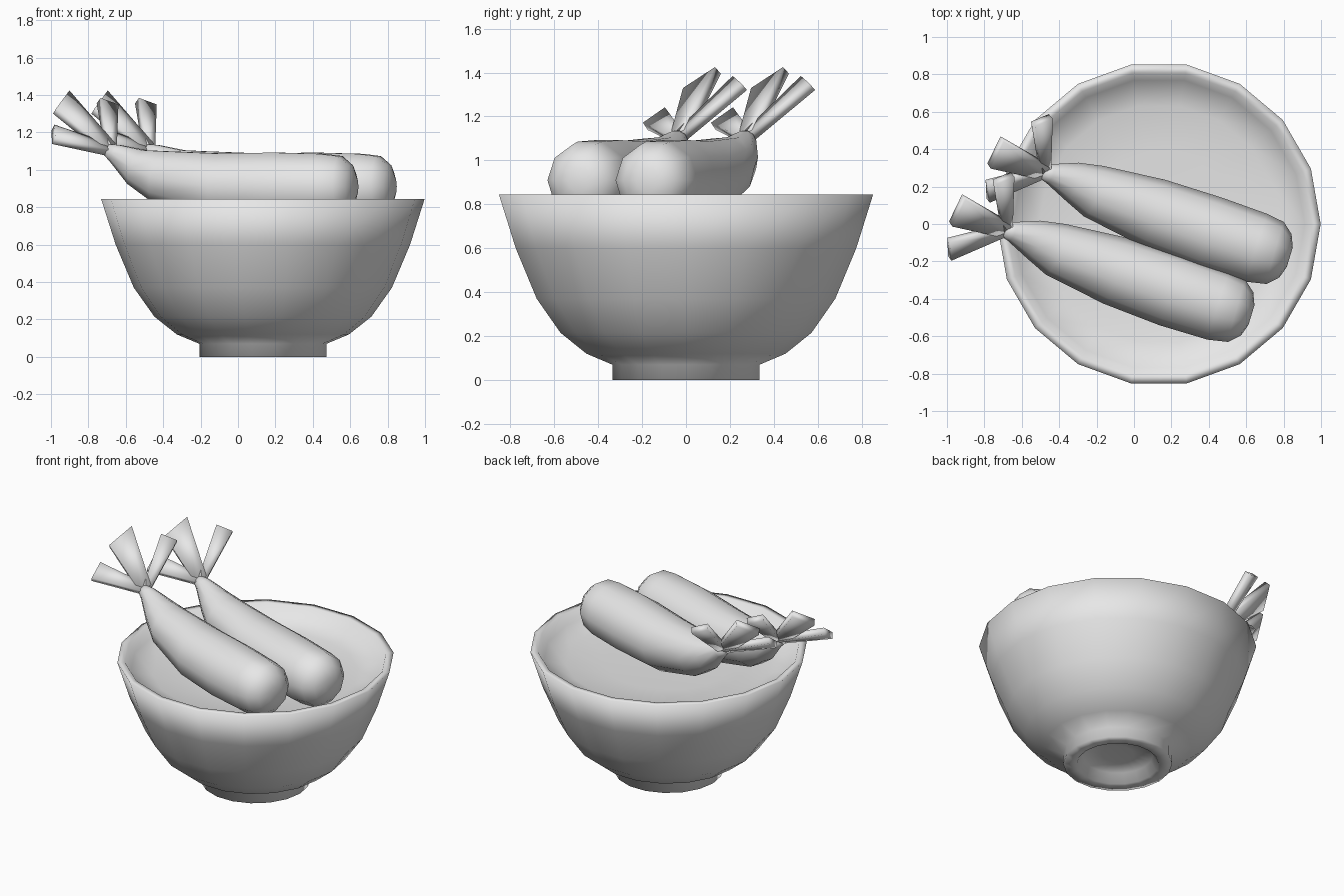
import bpy, bmesh, math
from mathutils import Vector

cube = bpy.data.objects.get("Cube")
if cube:
    bpy.data.objects.remove(cube, do_unlink=True)

grey = bpy.data.materials.new("plain_grey")
grey.use_nodes = True
grey.diffuse_color = (0.8, 0.8, 0.8, 1)
grey.node_tree.nodes["Principled BSDF"].inputs["Base Color"].default_value = (0.8, 0.8, 0.8, 1)


def loft(name, rings):
    """Skin a row of equal rings, cap both ends and shade smooth."""
    bm = bmesh.new()
    loops = [[bm.verts.new(p) for p in ring] for ring in rings]
    for a, b in zip(loops, loops[1:]):
        n = len(a)
        for i in range(n):
            j = (i + 1) % n
            bm.faces.new((a[i], a[j], b[j], b[i]))
    bm.faces.new(loops[0])
    bm.faces.new(loops[-1])
    bmesh.ops.recalc_face_normals(bm, faces=bm.faces)
    for face in bm.faces:
        face.smooth = True
    mesh = bpy.data.meshes.new(name)
    bm.to_mesh(mesh)
    bm.free()
    mesh.materials.append(grey)
    bpy.context.collection.objects.link(bpy.data.objects.new(name, mesh))


def ring(centre, u, v, radius, sides):
    steps = [math.tau * i / sides for i in range(sides)]
    return [centre + radius * (u * math.cos(t) + v * math.sin(t)) for t in steps]


# Bowl: recessed foot, outer wall, rim, short inner wall and shallow filled floor
X, Y, Z = Vector((1, 0, 0)), Vector((0, 1, 0)), Vector((0, 0, 1))
bowl_profile = [
    (0.1, 0.07), (0.22, 0.06), (0.255, 0), (0.34, 0), (0.34, 0.07),
    (0.46, 0.12), (0.58, 0.215), (0.69, 0.37), (0.787, 0.6), (0.865, 0.845),
    (0.818, 0.845), (0.78, 0.785), (0.64, 0.745), (0.4, 0.735), (0.1, 0.73),
]
loft("bowl", [ring(Vector((0.133, 0, z)), X, Y, r, 18) for r, z in bowl_profile])

# Fried prawn body: centre line with radii, from tail to tip
body = [
    (-0.70, -0.035, 1.105, 0.035), (-0.66, -0.04, 1.09, 0.052), (-0.54, -0.08, 1.015, 0.105),
    (-0.42, -0.135, 0.965, 0.145), (-0.10, -0.25, 0.91, 0.187), (0.2, -0.355, 0.905, 0.197),
    (0.45, -0.437, 0.905, 0.19), (0.55, -0.465, 0.91, 0.172), (0.605, -0.48, 0.91, 0.12),
    (0.628, -0.487, 0.91, 0.055),
]
# Tail fins: the two corners of each outer edge
fins = [
    ((-0.985, -0.185, 1.155), (-0.99, -0.085, 1.225)),
    ((-0.98, 0.0, 1.315), (-0.91, 0.145, 1.41)),
    ((-0.745, 0.225, 1.37), (-0.65, 0.265, 1.335)),
]
fin_root = Vector((-0.68, -0.03, 1.105))


def prawn_rings(offset):
    points = [Vector(p[:3]) for p in body]
    rings = []
    for i, p in enumerate(points):
        tangent = (points[min(i + 1, len(points) - 1)] - points[max(i - 1, 0)]).normalized()
        side = tangent.cross(Z).normalized()
        rings.append(ring(p + offset, side, side.cross(tangent), body[i][3], 10))
    return rings


def fin_rings(p, q, offset):
    p, q = Vector(p), Vector(q)
    tip = (p + q) / 2
    width = (q - p) / 2
    thick = (tip - fin_root).cross(width).normalized() * 0.022
    return [[c + offset + s * width * k + t * thick
             for s, t in ((-1, -1), (1, -1), (1, 1), (-1, 1))]
            for c, k in ((fin_root, 0.45), (tip, 1))]


for side_name, offset in (("front", Vector((0, 0, 0))), ("back", Vector((0.205, 0.31, 0)))):
    loft(side_name + "_prawn_body", prawn_rings(offset))
    for (p, q), fin_name in zip(fins, ("low", "middle", "high")):
        loft(f"{side_name}_prawn_{fin_name}_fin", fin_rings(p, q, offset))
